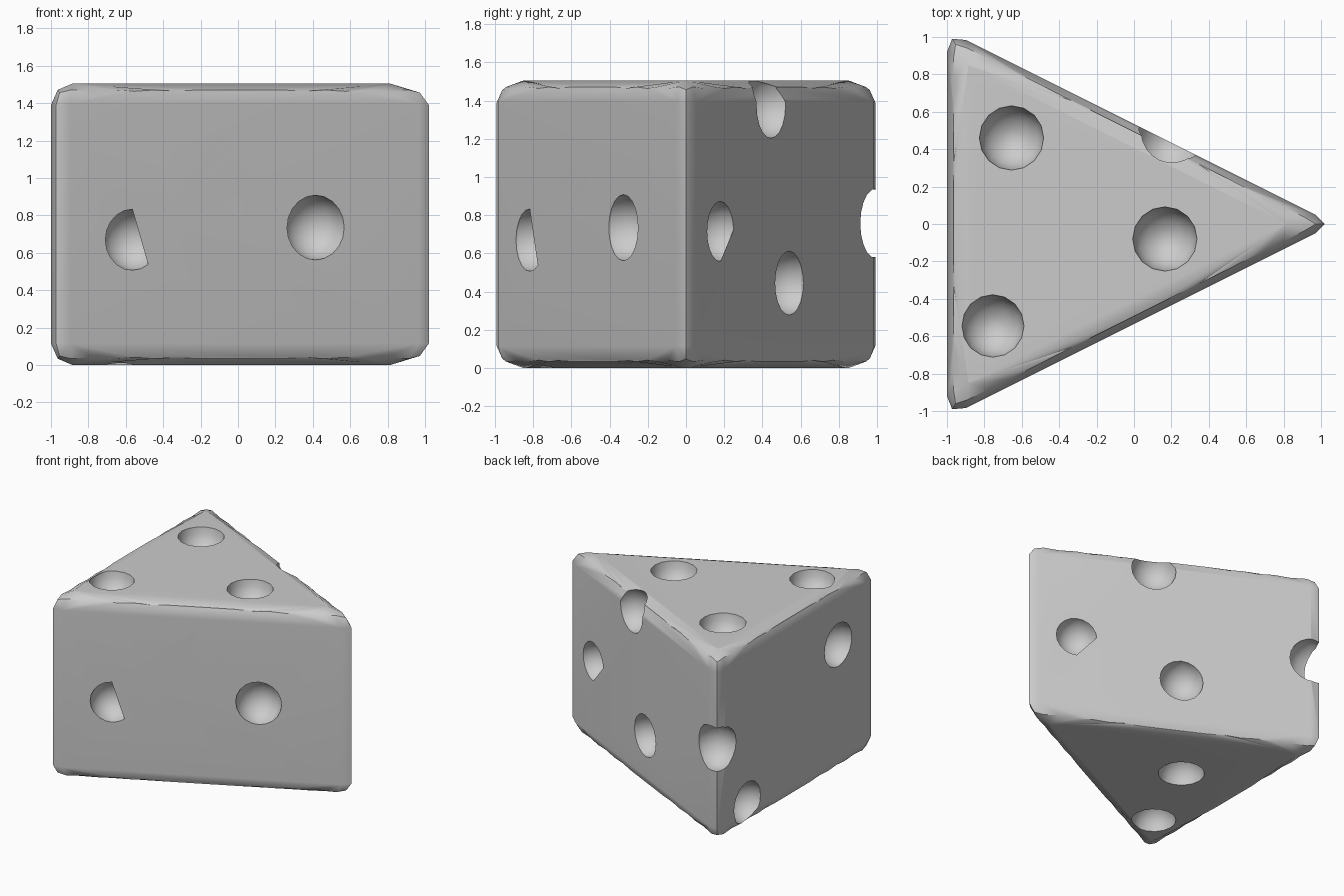
import bpy, bmesh, math
from mathutils import Matrix, Vector

cube = bpy.data.objects.get("Cube")
if cube:
    bpy.data.objects.remove(cube, do_unlink=True)

HEIGHT, BEVEL = 1.505, 0.115


def side_y(x):
    """Distance of the slanted sides from the centre line."""
    return 0.535 - 0.5 * x


def new_object(name, bm):
    mesh = bpy.data.meshes.new(name)
    bm.to_mesh(mesh)
    bm.free()
    obj = bpy.data.objects.new(name, mesh)
    bpy.context.collection.objects.link(obj)
    return obj


# Wedge: triangular prism with two-step rounded edges
bm = bmesh.new()
outline = [(1.07, 0), (-1, side_y(-1)), (-1, -side_y(-1))]
base = bm.faces.new([bm.verts.new((x, y, 0)) for x, y in outline])
top = bmesh.ops.extrude_face_region(bm, geom=[base])["geom"]
bmesh.ops.translate(bm, vec=(0, 0, HEIGHT),
                    verts=[v for v in top if isinstance(v, bmesh.types.BMVert)])
bmesh.ops.recalc_face_normals(bm, faces=bm.faces)
bmesh.ops.bevel(bm, geom=list(bm.edges), offset=BEVEL, segments=2,
                profile=0.5, affect='EDGES', clamp_overlap=True)

# Slightly uneven top and bottom rims
rims = [e for e in bm.edges if e.calc_length() > 1
        and abs(e.verts[0].co.z - e.verts[1].co.z) < 0.01
        and e.calc_face_angle(0) > math.radians(40)]
for rim in rims:
    start = rim.verts[0].co.copy()
    step = rim.calc_length() / 16
    cut = bmesh.ops.subdivide_edges(bm, edges=[rim], cuts=15)
    for v in {g for g in cut["geom_inner"] if isinstance(g, bmesh.types.BMVert)}:
        if round((v.co - start).length / step) % 2:
            v.co += Vector((0, 0, HEIGHT / 2 - v.co.z)).normalized() * 0.008
bmesh.ops.triangulate(bm, faces=[f for f in bm.faces if len(f.verts) > 4 and f.calc_area() < 0.5])
wedge = new_object("cheese_wedge", bm)

# Round holes: centre and radius
holes = [
    (-0.655, 0.46, HEIGHT, 0.172), (0.165, -0.08, HEIGHT, 0.172),
    (-0.755, -0.545, HEIGHT, 0.167),
    (-0.405, 0.067, 0, 0.173), (-0.695, -0.6, 0, 0.167),
    (-1, -0.53, 1.04, 0.175), (-1, 0.64, 0.2, 0.17),
    (-0.93, 0.955, 0.757, 0.185),
]
for x, z, r in [(-0.565, 0.67, 0.163), (0.105, 1.175, 0.162), (0.415, 0.735, 0.173)]:
    holes.append((x, -side_y(x), z, r))
for x, z, r in [(0.71, 0.715, 0.157), (-0.01, 0.445, 0.167), (0.18, 1.375, 0.172)]:
    holes.append((x, side_y(x), z, r))

bm = bmesh.new()
for x, y, z, r in holes:
    bmesh.ops.create_uvsphere(bm, u_segments=16, v_segments=10, radius=r,
                              matrix=Matrix.Translation((x, y, z)))
cutter = new_object("hole_cutter", bm)
cutter.hide_render = True

# Cut the holes
bpy.context.view_layer.objects.active = wedge
wedge.select_set(True)
cut = wedge.modifiers.new("holes", 'BOOLEAN')
cut.operation = 'DIFFERENCE'
cut.solver = 'EXACT'
cut.object = cutter
bpy.ops.object.modifier_apply(modifier=cut.name)
bpy.data.objects.remove(cutter, do_unlink=True)

# Smooth shading with crisp rims
bpy.ops.object.shade_smooth_by_angle(angle=math.radians(38))
weighted = wedge.modifiers.new("weighted_normals", 'WEIGHTED_NORMAL')
weighted.keep_sharp = True

# Colour
grey = bpy.data.materials.new("plain_grey")
grey.use_nodes = True
colour = (0.6, 0.6, 0.6, 1)
grey.diffuse_color = colour
grey.node_tree.nodes["Principled BSDF"].inputs["Base Color"].default_value = colour
wedge.data.materials.clear()
wedge.data.materials.append(grey)
